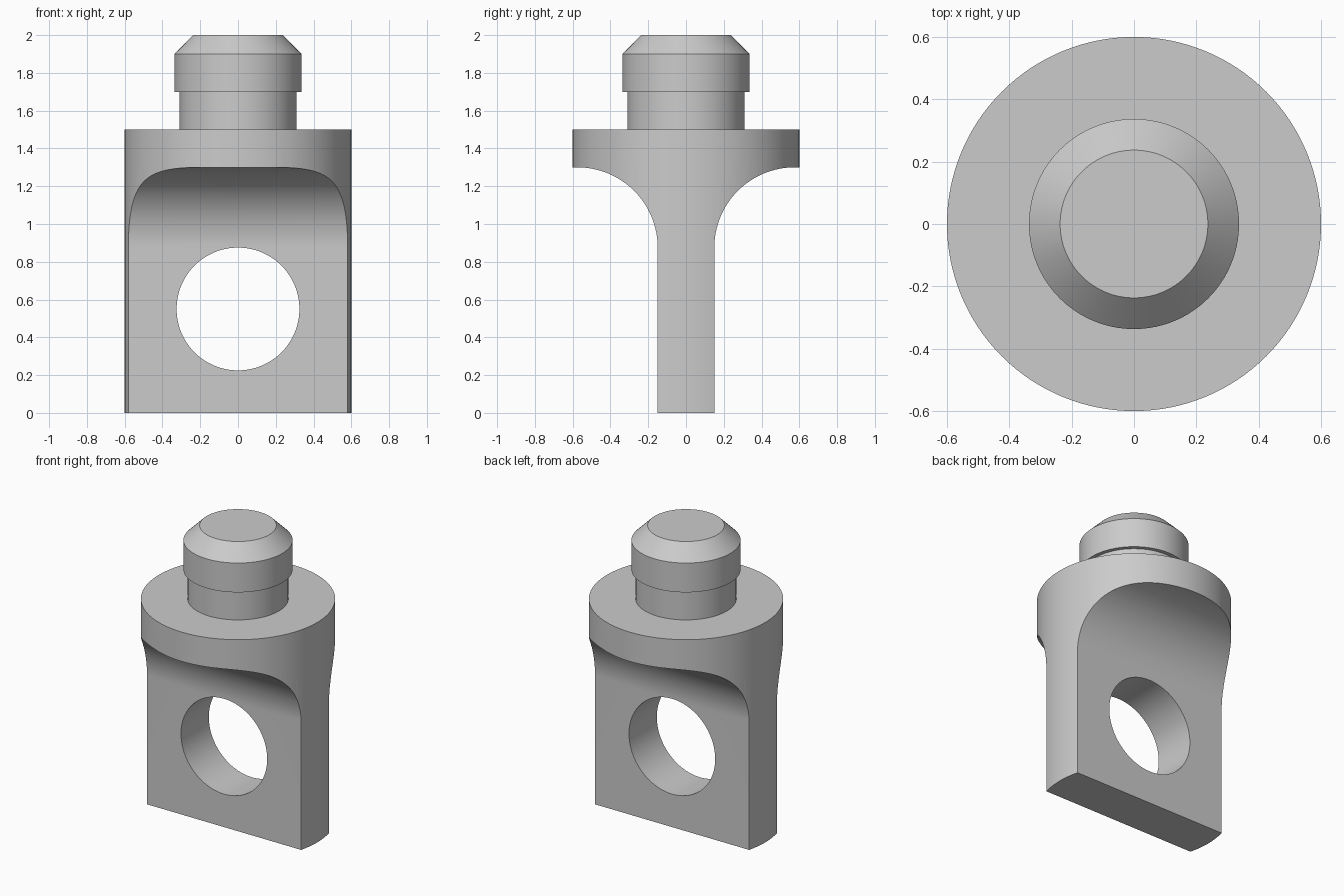
import bpy, bmesh
from math import cos, sin, pi

cube = bpy.data.objects.get("Cube")
if cube:
    bpy.data.objects.remove(cube, do_unlink=True)

steel = bpy.data.materials.new("plain grey")
steel.use_nodes = True
GREY = (0.6, 0.6, 0.6, 1)
steel.diffuse_color = GREY
steel.node_tree.nodes["Principled BSDF"].inputs["Base Color"].default_value = GREY

SIDES = 128


def finish(name, bm):
    bmesh.ops.recalc_face_normals(bm, faces=bm.faces)
    mesh = bpy.data.meshes.new(name)
    bm.to_mesh(mesh)
    bm.free()
    mesh.materials.append(steel)
    obj = bpy.data.objects.new(name, mesh)
    bpy.context.collection.objects.link(obj)
    return obj


def lathe(name, profile):
    """Turned solid from (radius, z) points, capped at both ends."""
    bm = bmesh.new()
    rings = [[bm.verts.new((r * cos(2 * pi * i / SIDES), r * sin(2 * pi * i / SIDES), z))
              for i in range(SIDES)] for r, z in profile]
    for low, high in zip(rings, rings[1:]):
        for i in range(SIDES):
            j = (i + 1) % SIDES
            bm.faces.new((low[i], low[j], high[j], high[i]))
    bm.faces.new(rings[0])
    bm.faces.new(rings[-1])
    return finish(name, bm)


def extrude(name, outline, direction, start, length):
    """Prism from 3D outline points pushed along an axis."""
    bm = bmesh.new()
    face = bm.faces.new([bm.verts.new([c + start * d for c, d in zip(p, direction)])
                         for p in outline])
    made = bmesh.ops.extrude_face_region(bm, geom=[face])["geom"]
    verts = [g for g in made if isinstance(g, bmesh.types.BMVert)]
    bmesh.ops.translate(bm, verts=verts, vec=[d * length for d in direction])
    return finish(name, bm)


def boolean(obj, cutter, operation):
    mod = obj.modifiers.new("cut", 'BOOLEAN')
    mod.object, mod.operation, mod.solver = cutter, operation, 'EXACT'
    bpy.context.view_layer.objects.active = obj
    bpy.ops.object.modifier_apply(modifier=mod.name)
    bpy.data.objects.remove(cutter, do_unlink=True)


def smooth(obj):
    bpy.ops.object.select_all(action='DESELECT')
    obj.select_set(True)
    bpy.context.view_layer.objects.active = obj
    bpy.ops.object.shade_smooth_by_angle(angle=pi / 7)


# Lug body: round bar trimmed to a flat tongue with filleted shoulders
body = lathe("lug_body", [(0.6, 0), (0.6, 1.5)])
HALF, FILLET, SHOULDER, STEPS = 0.15, 0.425, 1.3, 32
side = [(HALF, -0.1)]
for i in range(STEPS + 1):
    a = pi / 2 * i / STEPS
    side.append((HALF + FILLET * (1 - cos(a)), SHOULDER - FILLET * (1 - sin(a))))
side += [(0.8, SHOULDER), (0.8, 1.6)]
outline = [(0, y, z) for y, z in side] + [(0, -y, z) for y, z in reversed(side)]
boolean(body, extrude("tongue_trim", outline, (1, 0, 0), -1, 2), 'INTERSECT')

# Cross hole through the tongue
circle = [(0.325 * cos(2 * pi * i / SIDES), 0, 0.55 + 0.325 * sin(2 * pi * i / SIDES))
          for i in range(SIDES)]
boolean(body, extrude("hole_cutter", circle, (0, 1, 0), -1, 2), 'DIFFERENCE')
smooth(body)

# Top pin: narrow neck, wider head with a chamfer
pin = lathe("top_pin", [(0.311, 1.49), (0.311, 1.7), (0.337, 1.7), (0.337, 1.9), (0.237, 2)])
smooth(pin)
